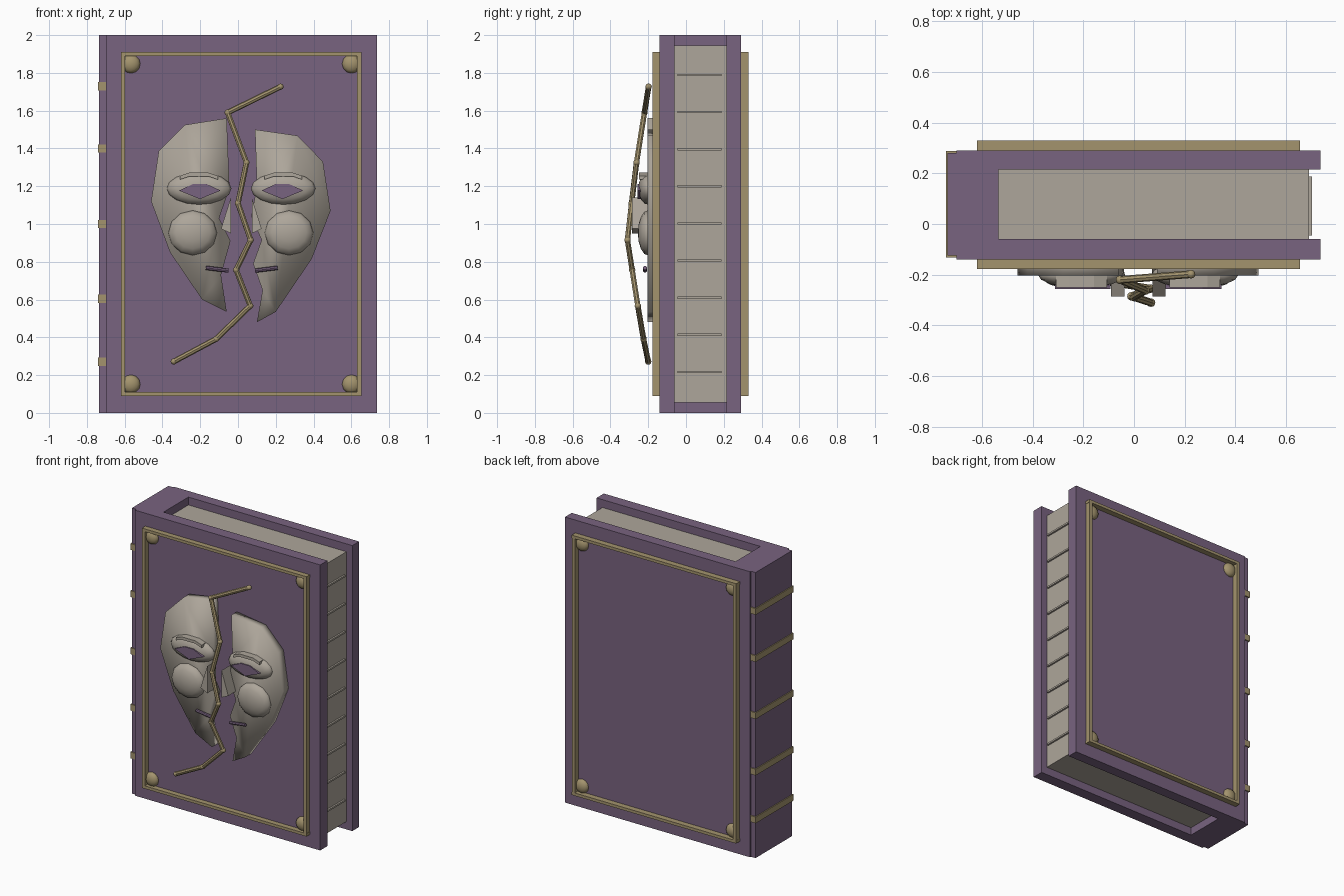
import bpy, bmesh
from mathutils import Vector, Matrix

cube = bpy.data.objects.get("Cube")
if cube:
    bpy.data.objects.remove(cube, do_unlink=True)


def material(name, rgb):
    m = bpy.data.materials.new(name)
    m.use_nodes = True
    m.diffuse_color = (*rgb, 1)
    m.node_tree.nodes["Principled BSDF"].inputs["Base Color"].default_value = (*rgb, 1)
    return m


PURPLE = material("dusty purple", (0.19, 0.125, 0.215))
BONE = material("bone", (0.42, 0.38, 0.325))
GOLD = material("old gold", (0.37, 0.295, 0.155))


def finish(name, bm, mat, smooth=False):
    bmesh.ops.recalc_face_normals(bm, faces=bm.faces)
    for f in bm.faces:
        f.smooth = smooth
    mesh = bpy.data.meshes.new(name)
    bm.to_mesh(mesh)
    bm.free()
    mesh.materials.append(mat)
    ob = bpy.data.objects.new(name, mesh)
    bpy.context.collection.objects.link(ob)
    return ob


def box(name, mat, x, y, z):
    """Box from (min, max) ranges."""
    lo, hi = Vector((x[0], y[0], z[0])), Vector((x[1], y[1], z[1]))
    bm = bmesh.new()
    bmesh.ops.create_cube(bm, size=1, matrix=Matrix.Translation((lo + hi) / 2)
                          @ Matrix.Diagonal((*(hi - lo), 1)))
    return finish(name, bm, mat)


def ball(name, mat, centre, radii, segments=12, rings=8):
    """Smooth ellipsoid with its poles along y."""
    bm = bmesh.new()
    turn = Matrix.Rotation(1.5708, 4, 'X')
    bmesh.ops.create_uvsphere(bm, u_segments=segments, v_segments=rings, radius=1,
                              matrix=Matrix.Translation(centre)
                              @ Matrix.Diagonal((*radii, 1)) @ turn)
    return finish(name, bm, mat, True)


def prism(name, mat, outline, back, front, smooth=False):
    """Outline in x and z, extruded along y."""
    bm = bmesh.new()
    face = bm.faces.new([bm.verts.new((x, back, z)) for x, z in outline])
    out = bmesh.ops.extrude_face_region(bm, geom=[face], use_keep_orig=True)
    for v in out["geom"]:
        if isinstance(v, bmesh.types.BMVert):
            v.co.y = front
    return finish(name, bm, mat, smooth)


def rod(name, mat, a, b, radius):
    a, b = Vector(a), Vector(b)
    bm = bmesh.new()
    turn = (b - a).to_track_quat('Z', 'Y').to_matrix().to_4x4()
    bmesh.ops.create_cone(bm, cap_ends=True, segments=8, radius1=radius, radius2=radius,
                          depth=(b - a).length,
                          matrix=Matrix.Translation((a + b) / 2) @ turn)
    return finish(name, bm, mat)


# Book body
box("front_cover", PURPLE, (-0.7, 0.735), (-0.14, -0.06), (0, 2))
box("back_cover", PURPLE, (-0.7, 0.735), (0.215, 0.29), (0, 2))
box("spine", PURPLE, (-0.735, -0.535), (-0.125, 0.28), (0, 2))
box("page_block", BONE, (-0.56, 0.69), (-0.065, 0.22), (0.055, 1.945))
for i in range(9):
    z = 0.217 + 0.1965 * i
    box("page_ridge", BONE, (0.68, 0.702), (-0.045, 0.187), (z - 0.006, z + 0.006))
for z in (0.27, 0.605, 1.0, 1.4, 1.73):
    box("spine_band", GOLD, (-0.742, -0.698), (-0.132, 0.288), (z - 0.022, z + 0.022))

# Gold frames and corner studs on both covers
for side, y, surface in (("front", (-0.177, -0.135), -0.14), ("back", (0.285, 0.33), 0.29)):
    for x in (-0.608, 0.642):
        box(side + "_frame_upright", GOLD, (x - 0.011, x + 0.011), y, (0.09, 1.91))
    for z in (0.1, 1.9):
        box(side + "_frame_rail", GOLD, (-0.62, 0.655), y, (z - 0.01, z + 0.01))
    for x in (-0.567, 0.601):
        for z in (0.152, 1.848):
            ball(side + "_corner_stud", GOLD, (x, surface, z), (0.05, 0.03, 0.05))

# Broken mask halves
right_half = [(-0.06, 1.56), (-0.28, 1.525), (-0.42, 1.385), (-0.46, 1.12), (-0.36, 0.85),
              (-0.19, 0.6), (-0.06, 0.535), (-0.09, 0.73), (-0.04, 0.91), (-0.1, 1.03),
              (-0.045, 1.19)]
left_half = [(0.09, 1.5), (0.315, 1.468), (0.45, 1.33), (0.49, 1.07), (0.39, 0.815),
             (0.2, 0.535), (0.1, 0.48), (0.13, 0.65), (0.08, 0.79), (0.125, 0.915),
             (0.07, 1.04), (0.1, 1.2)]
prism("mask_right_half", BONE, right_half, -0.135, -0.203, True)
prism("mask_left_half", BONE, left_half, -0.135, -0.203, True)

# Face features, mirrored about each half's own eye centre
for side, s, eye_x, cheek_x, nose_x in (("right", -1, -0.207, -0.24, -0.038),
                                        ("left", 1, 0.24, 0.27, 0.073)):
    ball(side + "_eyelid", BONE, (eye_x, -0.2, 1.188), (0.172, 0.052, 0.086), 16)
    ball(side + "_cheek", BONE, (cheek_x, -0.2, 0.953), (0.13, 0.055, 0.12))
    iris = [(-0.11, -0.005), (-0.035, 0.03), (0.035, 0.03), (0.11, -0.005), (0, -0.05)]
    prism(side + "_iris", PURPLE, [(eye_x - s * 0.005 + x, 1.182 + z) for x, z in iris],
          -0.22, -0.256)
    # Arched brow fold in three pieces
    arch = [(-0.1, 1.235), (-0.05, 1.252), (0.05, 1.252), (0.1, 1.235)]
    for (x0, z0), (x1, z1) in zip(arch, arch[1:]):
        fold = [(x0, z0), (x1, z1), (x1, z1 + 0.02), (x0, z0 + 0.02)]
        prism(side + "_lid_fold", BONE, [(eye_x + x, z) for x, z in fold], -0.2, -0.25)
    prism(side + "_nose", BONE, [(nose_x, 1.14), (nose_x, 0.95), (nose_x + s * 0.052, 0.975)],
          -0.19, -0.286)
    mouth_x = 0.02 + s * 0.13
    rod(side + "_mouth", PURPLE, (mouth_x - s * 0.06, -0.217, 0.753),
        (mouth_x + s * 0.06, -0.217, 0.768), 0.011)

# Jagged gold crack between the halves
crack = [(0.225, -0.198, 1.727), (-0.055, -0.22, 1.59), (0.045, -0.262, 1.325),
         (0, -0.288, 1.11), (0.067, -0.31, 0.915), (-0.01, -0.285, 0.757),
         (0.065, -0.255, 0.567), (-0.115, -0.225, 0.392), (-0.34, -0.2, 0.272)]
for a, b in zip(crack, crack[1:]):
    rod("crack_segment", GOLD, a, b, 0.015)
for p in crack:
    ball("crack_joint", GOLD, p, (0.017,) * 3, 8, 6)
